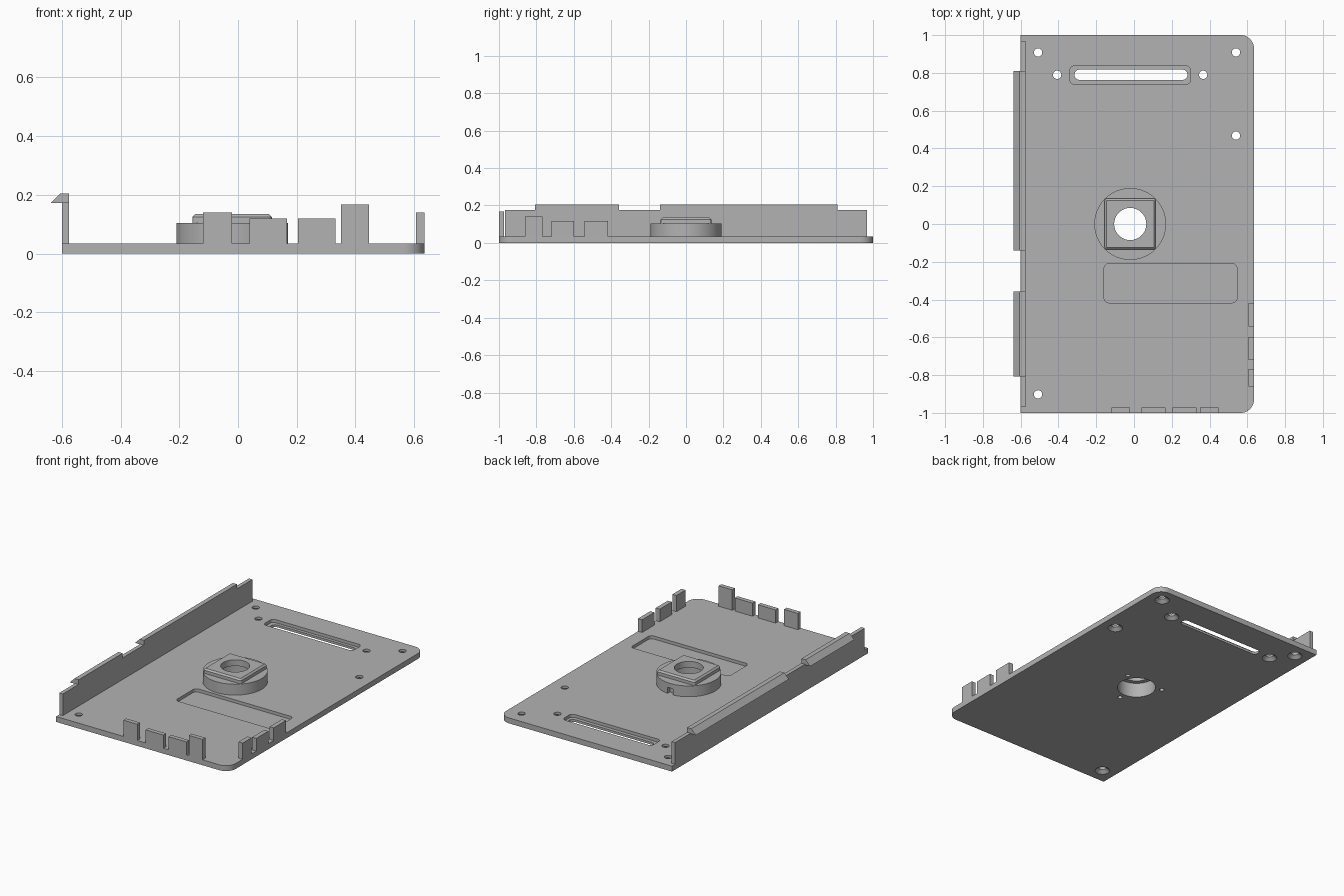
import bpy, bmesh, math
from mathutils import Vector

if "Cube" in bpy.data.objects:
    bpy.data.objects.remove(bpy.data.objects["Cube"], do_unlink=True)

grey = bpy.data.materials.new("plain grey")
grey.use_nodes = True
colour = (0.45, 0.45, 0.45, 1)
grey.diffuse_color = colour
grey.node_tree.nodes["Principled BSDF"].inputs["Base Color"].default_value = colour

HUB = (-0.02, 0.0)
THICK = 0.035


def finish(name, bm):
    bmesh.ops.recalc_face_normals(bm, faces=bm.faces)
    mesh = bpy.data.meshes.new(name)
    bm.to_mesh(mesh)
    bm.free()
    obj = bpy.data.objects.new(name, mesh)
    bpy.context.collection.objects.link(obj)
    mesh.materials.append(grey)
    return obj


def extrude(name, points, offset):
    """Solid made by sweeping a closed outline along an offset."""
    bm = bmesh.new()
    face = bm.faces.new([bm.verts.new(p) for p in points])
    new = bmesh.ops.extrude_face_region(bm, geom=[face])["geom"]
    verts = [g for g in new if isinstance(g, bmesh.types.BMVert)]
    bmesh.ops.translate(bm, verts=verts, vec=offset)
    return finish(name, bm)


def outline(x0, x1, y0, y1, z, radii, steps=10):
    """Rectangle with a radius per corner: right back, left back, left front, right front."""
    pts = []
    corners = ((x1, y1, -1, -1), (x0, y1, 1, -1), (x0, y0, 1, 1), (x1, y0, -1, 1))
    for i, (x, y, sx, sy) in enumerate(corners):
        r = radii[i]
        for k in range(steps + 1 if r else 1):
            a = math.pi / 2 * (i + k / steps)
            pts.append((x + sx * r + r * math.cos(a), y + sy * r + r * math.sin(a), z))
    return pts


def slab(name, x0, x1, y0, y1, z0, z1, r=0.0):
    radii = r if isinstance(r, tuple) else (r,) * 4
    return extrude(name, outline(x0, x1, y0, y1, z0, radii), Vector((0, 0, z1 - z0)))


def cone(name, x, y, z0, z1, r0, r1=None, sides=32):
    bm = bmesh.new()
    bmesh.ops.create_cone(bm, cap_ends=True, segments=sides, radius1=r0,
                          radius2=r0 if r1 is None else r1, depth=z1 - z0)
    bmesh.ops.translate(bm, verts=bm.verts, vec=(x, y, (z0 + z1) / 2))
    return finish(name, bm)


def cut(obj, cutters):
    for c in cutters:
        mod = obj.modifiers.new("cut", "BOOLEAN")
        mod.operation, mod.solver, mod.object = "DIFFERENCE", "EXACT", c
    bpy.context.view_layer.update()
    deps = bpy.context.evaluated_depsgraph_get()
    mesh = bpy.data.meshes.new_from_object(obj.evaluated_get(deps))
    obj.modifiers.clear()
    obj.data = mesh
    for c in cutters:
        bpy.data.objects.remove(c, do_unlink=True)


def smooth(obj):
    bpy.ops.object.select_all(action="DESELECT")
    obj.select_set(True)
    bpy.context.view_layer.objects.active = obj
    bpy.ops.object.shade_smooth_by_angle(angle=math.radians(30))


# Base plate, rounded on one long side only
plate = slab("base_plate", -0.60, 0.635, -1, 1, 0, THICK, (0.07, 0, 0, 0.07))
cutters = [
    slab("slot_recess", -0.34, 0.30, 0.74, 0.837, 0.015, 0.1, 0.025),
    slab("slot", -0.315, 0.283, 0.763, 0.817, -0.1, 0.1, 0.0265),
    slab("pocket", -0.158, 0.545, -0.417, -0.21, 0.015, 0.1, 0.025),
    cone("centre_hole", *HUB, -0.1, 0.1, 0.115, sides=64),
]
# Countersunk screw holes
for x, y in ((-0.508, 0.908), (0.54, 0.908), (0.54, 0.468),
             (-0.508, -0.902), (-0.407, 0.79), (0.366, 0.79)):
    cutters.append(cone("screw_hole", x, y, -0.1, 0.1, 0.022))
    cutters.append(cone("countersink", x, y, -0.005, 0.02, 0.05, 0.0215))


def hub_screws(top):
    """Three blind holes around the hub."""
    return [cone("hub_screw", HUB[0] + 0.155 * math.cos(a), HUB[1] + 0.155 * math.sin(a),
                 -0.1, top, 0.015, sides=20)
            for a in (math.radians(30 + 120 * i) for i in range(3))]


cut(plate, cutters + hub_screws(0.1))
smooth(plate)

# Round hub with a hollow underside and a small notch at the back
hub = cone("hub", *HUB, THICK, 0.105, 0.19, sides=96)
cut(hub, [cone("hub_hollow", *HUB, -0.1, 0.095, 0.115, sides=64),
          cone("hub_bore", *HUB, 0.05, 0.2, 0.085, sides=64),
          slab("hub_notch", -0.04, 0.0, 0.165, 0.25, 0.0, 0.075)] + hub_screws(0.08))
smooth(hub)

# Square boss with bevelled top
boss = slab("square_boss", -0.155, 0.115, -0.135, 0.135, 0.105, 0.135, 0.012)
bm = bmesh.new()
bm.from_mesh(boss.data)
rim = [e for e in bm.edges if all(v.co.z > 0.13 for v in e.verts)]
bmesh.ops.bevel(bm, geom=rim, offset=0.01, segments=1, affect="EDGES")
bm.to_mesh(boss.data)
bm.free()
cut(boss, [cone("boss_bore", *HUB, 0.05, 0.2, 0.085, sides=64)])
smooth(boss)

# Long side wall with two outward snap hooks
slab("side_wall", -0.60, -0.575, -0.968, 0.968, THICK, 0.175)
hook = ((-0.575, 0.172), (-0.575, 0.205), (-0.605, 0.205), (-0.638, 0.172))
for name, y0, y1 in (("front_hook", -0.807, -0.357), ("back_hook", -0.14, 0.81)):
    extrude(name, [(x, y0, z) for x, z in hook], Vector((0, y1 - y0, 0)))

# Upright tabs along the front edge and the rounded side
for i, (x0, x1, top) in enumerate(((-0.12, -0.02, 0.14), (0.04, 0.167, 0.12),
                                   (0.205, 0.332, 0.12), (0.35, 0.447, 0.167))):
    slab(f"front_tab_{i + 1}", x0, x1, -1, -0.972, THICK, top)
for i, (y0, y1, top) in enumerate(((-0.86, -0.768, 0.14), (-0.72, -0.598, 0.117),
                                   (-0.542, -0.417, 0.117))):
    slab(f"side_tab_{i + 1}", 0.606, 0.635, y0, y1, THICK, top)
